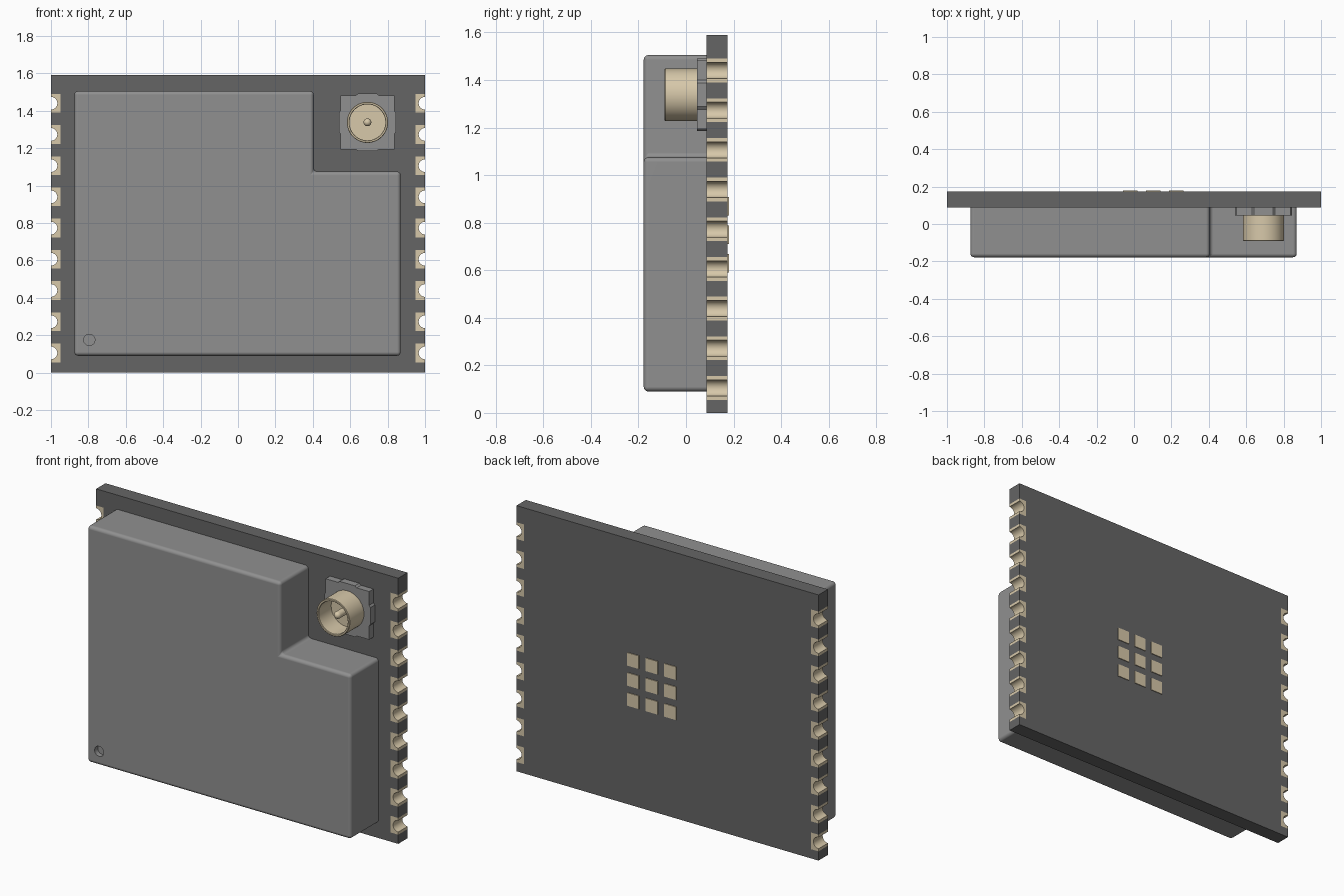
import bpy, bmesh, math
from mathutils import Matrix

if "Cube" in bpy.data.objects:
    bpy.data.objects.remove(bpy.data.objects["Cube"])


def material(name, rgb):
    m = bpy.data.materials.new(name)
    m.diffuse_color = (*rgb, 1)
    m.use_nodes = True
    m.node_tree.nodes["Principled BSDF"].inputs["Base Color"].default_value = m.diffuse_color
    return m


GOLD = material("gold_plating", (0.68, 0.58, 0.40))
DARK = material("dark_board", (0.13, 0.13, 0.13))
GREY = material("metal_grey", (0.28, 0.28, 0.28))


def make(name, bm, mat, smooth=False):
    bmesh.ops.recalc_face_normals(bm, faces=bm.faces)
    me = bpy.data.meshes.new(name)
    bm.to_mesh(me)
    bm.free()
    me.materials.append(mat)
    ob = bpy.data.objects.new(name, me)
    bpy.context.collection.objects.link(ob)
    if smooth:
        shade(ob)
    return ob


def shade(ob):
    bpy.ops.object.select_all(action='DESELECT')
    ob.select_set(True)
    bpy.context.view_layer.objects.active = ob
    bpy.ops.object.shade_smooth_by_angle(angle=math.radians(35))


def prism(bm, outline, y0, y1):
    """Extrude an x-z outline from y0 to y1."""
    face = bm.faces.new([bm.verts.new((x, y0, z)) for x, z in outline])
    ext = bmesh.ops.extrude_face_region(bm, geom=[face])
    for v in ext["geom"]:
        if isinstance(v, bmesh.types.BMVert):
            v.co.y = y1


def rect(x0, x1, z0, z1):
    return [(x0, z0), (x1, z0), (x1, z1), (x0, z1)]


def lathe(bm, profile, cx, cz, n=48):
    """Revolve (radius, y) points around the y direction."""
    vs = [bm.verts.new((cx + r, y, cz)) for r, y in profile]
    es = [bm.edges.new(p) for p in zip(vs, vs[1:])]
    bmesh.ops.spin(bm, geom=vs + es, cent=(cx, 0, cz), axis=(0, 1, 0),
                   angle=2 * math.pi, steps=n)
    bmesh.ops.remove_doubles(bm, verts=bm.verts, dist=1e-5)


FRONT, BACK, TOP = 0.087, 0.175, 1.59
pad_z = [0.105 + i * 0.1669 for i in range(9)]
PAD, HOLE, INNER = 0.05, 0.034, 0.95

# circuit board, with a slot for every edge pad
right = []
for z in pad_z:
    right += [(1, z - PAD), (INNER, z - PAD), (INNER, z + PAD), (1, z + PAD)]
right = [(1, 0)] + right + [(1, TOP)]
bm = bmesh.new()
prism(bm, right + [(-x, z) for x, z in reversed(right)], FRONT, BACK)
make("circuit_board", bm, DARK)

# plated half-hole pads along both edges
bm = bmesh.new()
for s in (-1, 1):
    for z in pad_z:
        arc = [(1 - HOLE * math.sin(math.pi * k / 14),
                z - HOLE * math.cos(math.pi * k / 14)) for k in range(15)]
        shape = [(1, z - PAD)] + arc + [(1, z + PAD), (INNER, z + PAD), (INNER, z - PAD)]
        prism(bm, [(s * x, zz) for x, zz in shape], FRONT, BACK)
make("edge_pads", bm, GOLD, True)

# three by three thermal pads on the back
bm = bmesh.new()
for i in range(3):
    for j in range(3):
        x, z = -0.02 + i * 0.123, 0.63 + j * 0.12
        prism(bm, rect(x - 0.039, x + 0.039, z - 0.039, z + 0.039), BACK - 0.005, BACK + 0.005)
make("thermal_pads", bm, GOLD)

# L-shaped shield can with rounded edges
bm = bmesh.new()
prism(bm, [(-0.875, 0.09), (0.87, 0.09), (0.87, 1.075), (0.405, 1.075),
           (0.405, 1.505), (-0.875, 1.505)], -0.178, FRONT)
bmesh.ops.recalc_face_normals(bm, faces=bm.faces)
edges = [e for e in bm.edges if min(v.co.y for v in e.verts) < 0]
bmesh.ops.bevel(bm, geom=edges, offset=0.02, segments=4, profile=0.5, affect='EDGES')
shield = make("shield_can", bm, GREY)

# round orientation dimple cut into the shield
bm = bmesh.new()
bmesh.ops.create_cone(bm, cap_ends=True, segments=32, radius1=0.03, radius2=0.03, depth=0.06,
                      matrix=Matrix.Translation((-0.795, -0.178, 0.175))
                      @ Matrix.Rotation(math.pi / 2, 4, 'X'))
cutter = make("dimple_cutter", bm, GREY)
cutter.hide_render = True
mod = shield.modifiers.new("dimple", 'BOOLEAN')
mod.operation = 'DIFFERENCE'
mod.solver = 'EXACT'
mod.object = cutter
bpy.context.view_layer.objects.active = shield
bpy.ops.object.modifier_apply(modifier=mod.name)
bpy.data.objects.remove(cutter)
shade(shield)
wn = shield.modifiers.new("flat_face_normals", 'WEIGHTED_NORMAL')
wn.keep_sharp = True

# connector base with small chamfered tabs on four sides
CX, CZ = 0.692, 1.338
side = [(0.144, -0.144), (0.144, -0.062), (0.153, -0.05), (0.153, 0.05), (0.144, 0.062)]
outline = []
for k in range(4):
    c, s = round(math.cos(k * math.pi / 2)), round(math.sin(k * math.pi / 2))
    outline += [(CX + a * c - b * s, CZ + a * s + b * c) for a, b in side]
bm = bmesh.new()
prism(bm, outline, 0.046, FRONT)
make("connector_base", bm, GREY)

# hollow connector barrel
bm = bmesh.new()
lathe(bm, [(0, 0.05), (0.11, 0.05), (0.11, -0.087), (0.107, -0.09), (0.099, -0.09),
           (0.096, -0.087), (0.096, 0.03), (0, 0.03)], CX, CZ)
make("connector_barrel", bm, GOLD, True)

# round-tipped centre pin
tip = [(0.021 * math.cos(a * math.pi / 10), -0.045 - 0.021 * math.sin(a * math.pi / 10))
       for a in range(5)]
bm = bmesh.new()
lathe(bm, [(0, 0.04), (0.021, 0.04)] + tip + [(0, -0.066)], CX, CZ, 24)
make("centre_pin", bm, GOLD, True)
